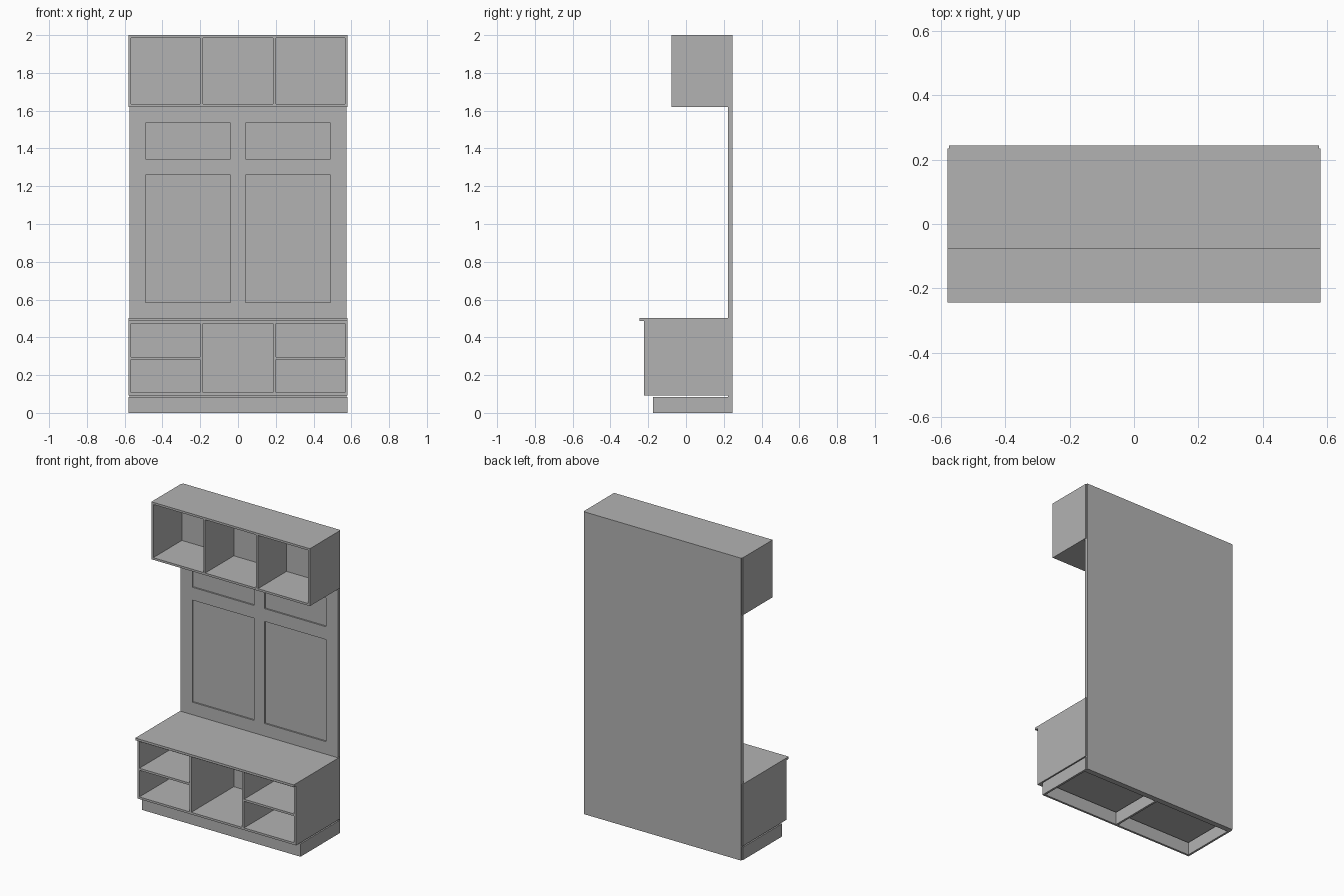
import bpy
import bmesh

cube = bpy.data.objects.get("Cube")
if cube:
    bpy.data.objects.remove(cube, do_unlink=True)

# Single painted finish
grey = bpy.data.materials.new("grey paint")
grey.use_nodes = True
colour = (0.45, 0.45, 0.45, 1)
grey.diffuse_color = colour
grey.node_tree.nodes["Principled BSDF"].inputs["Base Color"].default_value = colour


def board(name, x, y, z):
    """Box spanning the given (low, high) ranges."""
    bm = bmesh.new()
    bmesh.ops.create_cube(bm, size=1)
    for v in bm.verts:
        v.co = [r[0] if c < 0 else r[1] for c, r in zip(v.co, (x, y, z))]
    mesh = bpy.data.meshes.new(name)
    bm.to_mesh(mesh)
    bm.free()
    mesh.materials.append(grey)
    obj = bpy.data.objects.new(name, mesh)
    bpy.context.collection.objects.link(obj)
    return obj


def pair(name, x, y, z):
    """The same board on both sides of the centre."""
    board("left_" + name, x, y, z)
    board("right_" + name, (-x[1], -x[0]), y, z)


W = 0.58          # half width
T = 0.014         # board thickness
BACK = 0.222      # front of the back panel
REAR = 0.235      # rear edge of the side boards
INNER = W - T
DIV = (0.186, 0.2)

# Back panel with four recessed fields
panel = board("back_panel", (-0.575, 0.575), (BACK, 0.245), (0, 2))
for z in ((0.585, 1.26), (1.345, 1.535)):
    for x in ((-0.49, -0.04), (0.04, 0.49)):
        cutter = board("recess_cutter", x, (BACK - 0.05, BACK + 0.01), z)
        cutter.hide_render = True
        mod = panel.modifiers.new("recess", "BOOLEAN")
        mod.operation = "DIFFERENCE"
        mod.solver = "EXACT"
        mod.object = cutter
        bpy.context.view_layer.objects.active = panel
        bpy.ops.object.modifier_apply(modifier=mod.name)
        bpy.data.objects.remove(cutter, do_unlink=True)


def cabinet(name, front, low, high):
    """Open case with three bays."""
    pair(name + "_side", (INNER, W), (front, REAR), (low, high))
    pair(name + "_divider", DIV, (front, BACK), (low + T, high - T))
    for part, z in (("floor", low), ("ceiling", high - T)):
        board(f"{name}_{part}", (-INNER, INNER), (front, BACK), (z, z + T))


# Upper cubbies
cabinet("upper_cabinet", -0.077, 1.62, 2)

# Bench with shelves in the outer bays and an overhanging seat
cabinet("bench", -0.222, 0.093, 0.487)
pair("bench_shelf", (DIV[1], INNER), (-0.222, BACK), (0.283, 0.297))
board("bench_seat", (-W, W), (-0.245, BACK), (0.487, 0.502))
pair("seat_rear_edge", (0.575, W), (BACK, REAR), (0.487, 0.502))

# Hollow plinth with a centre rib
PZ = (0, 0.085)
pair("plinth_side", (INNER, W), (-0.175, REAR), PZ)
board("plinth_front", (-INNER, INNER), (-0.175, -0.175 + T), PZ)
board("plinth_back", (-INNER, INNER), (BACK - T, BACK), PZ)
board("plinth_rib", (-T / 2, T / 2), (-0.175 + T, BACK - T), PZ)
